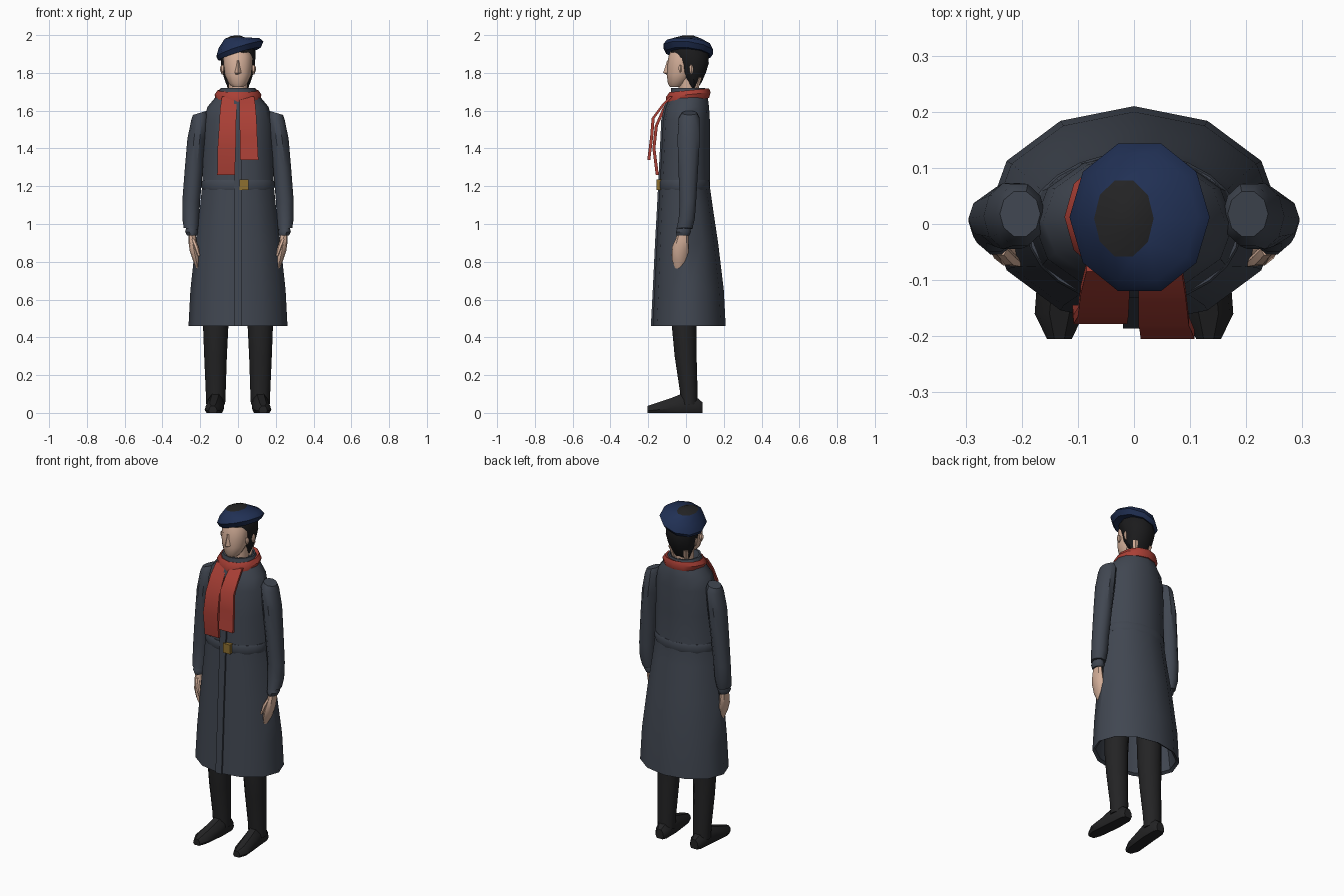
import bpy, bmesh, math
from mathutils import Vector

def material(name, rgb):
    m = bpy.data.materials.new(name)
    m.diffuse_color = (*rgb, 1)
    return m

COAT = material("slate wool", (0.052, 0.062, 0.082))
BERET = material("navy felt", (0.015, 0.030, 0.090))
SCARF = material("red knit", (0.40, 0.050, 0.036))
SKIN = material("skin", (0.66, 0.43, 0.32))
HAIR = material("black hair", (0.011, 0.011, 0.012))
DARK = material("charcoal cloth", (0.017, 0.017, 0.018))
BRASS = material("brass", (0.27, 0.16, 0.03))

def ring(cx, cy, z, rx, ry, n=12, tx=0, ty=0):
    """Horizontal ellipse, sloped by tx and ty."""
    pts = []
    for i in range(n):
        a = 2 * math.pi * i / n
        dx, dy = rx * math.cos(a), ry * math.sin(a)
        pts.append(Vector((cx + dx, cy + dy, z + tx * dx + ty * dy)))
    return pts

def span(z, hx, y0, y1, n=12, tx=0, ty=0):
    """Ellipse centred on x = 0 and given by its front and back."""
    return ring(0, (y0 + y1) / 2, z, hx, (y1 - y0) / 2, n, tx, ty)

def loft(name, rings, mat, closed=False, caps=(True, True), angle=40):
    """Skin a stack of equal rings; closed joins the last to the first."""
    bm = bmesh.new()
    vs = [[bm.verts.new(p) for p in r] for r in rings]
    n = len(vs[0])
    pairs = list(zip(vs, vs[1:]))
    if closed:
        pairs.append((vs[-1], vs[0]))
    for a, b in pairs:
        for i in range(n):
            j = (i + 1) % n
            bm.faces.new((a[i], a[j], b[j], b[i]))
    if not closed:
        if caps[0]:
            bm.faces.new(vs[0])
        if caps[1]:
            bm.faces.new(vs[-1])
    bmesh.ops.recalc_face_normals(bm, faces=bm.faces)
    me = bpy.data.meshes.new(name)
    bm.to_mesh(me)
    bm.free()
    me.materials.append(mat)
    ob = bpy.data.objects.new(name, me)
    bpy.context.collection.objects.link(ob)
    bpy.ops.object.select_all(action='DESELECT')
    ob.select_set(True)
    bpy.context.view_layer.objects.active = ob
    bpy.ops.object.shade_smooth_by_angle(angle=math.radians(angle))
    return ob

def strip(name, path, mat, t):
    """Flat band along (x0, x1, y, z) rows, with thickness t in y."""
    return loft(name, [[Vector((x0, y, z)), Vector((x1, y, z)),
                        Vector((x1, y + t, z)), Vector((x0, y + t, z))]
                       for x0, x1, y, z in path], mat)

# Coat: inside of the skirt, hem, outside, then the standing collar
outer = [(0.46, .262, -.18, .21), (0.65, .252, -.17, .20), (0.9, .225, -.158, .17),
         (1.1, .20, -.147, .14), (1.2, .19, -.142, .126), (1.4, .183, -.132, .126),
         (1.55, .178, -.125, .126), (1.62, .162, -.11, .122), (1.67, .12, -.088, .115),
         (1.70, .10, -.08, .105), (1.72, .092, -.078, .10)]
inner = [(1.0, .19, -.13, .13), (0.47, .245, -.163, .193)]
collar_in = [(1.72, .082, -.066, .09), (1.66, .07, -.05, .075)]
loft("coat", [span(*r) for r in inner + outer + collar_in], COAT)

# Front placket, belt and buckle
strip("placket", [(-.02, .02, y0 - .006, z) for z, _, y0, _ in outer[:9]], COAT, .02)
loft("belt", [span(z, .19 + g, -.142 - g, .126 + g, 24)
              for z, g in ((1.18, -.002), (1.19, .002), (1.222, .002), (1.232, -.002))], COAT)
strip("buckle", [(.008, .056, -.156, 1.18), (.008, .056, -.156, 1.236)], BRASS, .03)

# Scarf loop and its two hanging tails
loft("scarf_loop", [span(z, hx, y0, y1, 12, 0, .1) for z, hx, y0, y1 in (
    (1.655, .118, -.105, .122), (1.685, .124, -.105, .13), (1.708, .108, -.088, .122),
    (1.70, .09, -.07, .10), (1.655, .09, -.07, .10))], SCARF, closed=True)
strip("scarf_tail_left", [(-.085, -.01, -.085, 1.675), (-.095, -.008, -.125, 1.61),
                          (-.10, -.01, -.165, 1.52), (-.108, -.012, -.178, 1.40),
                          (-.11, -.017, -.16, 1.26)], SCARF, .016)
strip("scarf_tail_right", [(.01, .085, -.085, 1.675), (.008, .092, -.13, 1.63),
                           (.008, .098, -.182, 1.56), (.01, .102, -.19, 1.46),
                           (.012, .108, -.205, 1.34)], SCARF, .016)

# Head: neck, face and a wedge nose
loft("neck", [span(1.64, .05, -.04, .06), span(1.80, .052, -.04, .068)], SKIN)
loft("face", [span(z, hx, y0, y1) for z, hx, y0, y1 in (
    (1.725, .028, -.085, -.02), (1.745, .05, -.096, .0), (1.79, .07, -.102, .04),
    (1.84, .076, -.10, .05), (1.89, .076, -.092, .05), (1.94, .06, -.07, .04))], SKIN)
loft("nose", [[Vector((-w, -.094, z)), Vector((0, y, z)), Vector((w, -.094, z))]
              for z, w, y in ((1.79, .014, -.10), (1.80, .02, -.121), (1.865, .006, -.10))], SKIN)

# Hair cap, swept back and tapering to the nape
loft("hair", [span(z, hx, y0, y1, 10) for z, hx, y0, y1 in (
    (1.715, .05, .02, .06), (1.75, .066, .0, .085), (1.80, .082, -.035, .108),
    (1.85, .09, -.05, .125), (1.91, .094, -.085, .122), (1.94, .08, -.07, .10))], HAIR)

for s, side in ((-1, "left"), (1, "right")):
    # Ear, with skin showing either side of a lock of hair
    for k, (y, z, h) in enumerate(((-.03, 1.822, .02), (.028, 1.818, .026))):
        loft(f"ear_{side}_{k}", [ring(s * .082, y, z + d * h, r * .012, r * .011, 6)
                                 for d, r in ((-1, .4), (-.2, 1), (.5, 1), (1, .4))], SKIN)
    # Skin at the side of the nape
    loft(f"nape_{side}", [ring(s * x, y, z, .016, .014, 6) for x, y, z in (
        (.038, .05, 1.70), (.044, .062, 1.745), (.05, .072, 1.775))], SKIN)

    # Sleeve, sloping at the shoulder, with a narrow cuff
    loft(f"sleeve_{side}", [ring(s * x, y, z, rx, ry, 10, s * t) for x, y, z, rx, ry, t in (
        (.203, .018, 1.588, .036, .042, -.3), (.203, .016, 1.56, .045, .058, -.25),
        (.218, .014, 1.45, .050, .062, 0), (.233, .012, 1.30, .048, .055, 0),
        (.248, .010, 1.12, .047, .046, 0), (.250, .004, 1.03, .045, .045, 0),
        (.249, -.008, .975, .038, .044, .1))], COAT)
    loft(f"cuff_{side}", [ring(s * x, y, z, rx, ry, 10) for x, y, z, rx, ry in (
        (.247, -.01, .985, .026, .034), (.246, -.014, .958, .034, .042),
        (.244, -.016, .938, .026, .034))], COAT)

    # Hand: palm with fingers, and thumb
    loft(f"hand_{side}", [ring(s * x, y, z, rx, ry, 8) for x, y, z, rx, ry in (
        (.244, -.016, .96, .018, .026), (.241, -.022, .91, .022, .036),
        (.233, -.03, .86, .023, .044), (.222, -.034, .81, .018, .040),
        (.213, -.036, .765, .008, .022))], SKIN)
    loft(f"thumb_{side}", [ring(s * x, y, z, r, r, 6) for x, y, z, r in (
        (.238, -.045, .92, .012), (.222, -.062, .88, .013), (.206, -.07, .83, .007))], SKIN)

    # Trouser leg
    loft(f"trouser_leg_{side}", [ring(s * x, y, z, rx, ry, 12) for x, y, z, rx, ry in (
        (.118, .016, .045, .050, .045), (.118, .014, .12, .053, .047),
        (.119, -.002, .30, .060, .058), (.118, -.010, .46, .067, .065),
        (.11, -.005, .85, .075, .075))], DARK)

    # Shoe, lofted from heel to toe with a flat sole
    def section(y, x, top, w):
        return [Vector((s * x + w * px, y, top * pz)) for px, pz in (
            (-.75, 0), (.75, 0), (1, .3), (.85, .7), (.4, 1), (-.4, 1), (-.85, .7), (-1, .3))]
    loft(f"shoe_{side}", [section(*r) for r in (
        (.088, .115, .055, .026), (.065, .116, .075, .042), (-.02, .119, .102, .046),
        (-.08, .125, .078, .046), (-.16, .133, .052, .044), (-.205, .133, .036, .022))],
        DARK, angle=35)

# Beret, tipped to one side, with a dark patch on the crown
rim = [(.0, .012, 1.905, .088, .095, .25, -.06), (.008, .012, 1.90, .112, .122, .30, -.09),
       (.010, .012, 1.926, .125, .138, .32, -.11), (.006, .012, 1.958, .108, .120, .24, -.08),
       (-.018, .010, 1.984, .053, .071, .08, -.03)]
rings = [ring(x, y, z, rx, ry, 10, tx, ty) for x, y, z, rx, ry, tx, ty in rim]
loft("beret", rings, BERET, caps=(True, False))
loft("beret_patch", [rings[-1], ring(-.014, .012, 1.997, .022, .03, 10, .08, -.02)], DARK,
     caps=(False, True))
